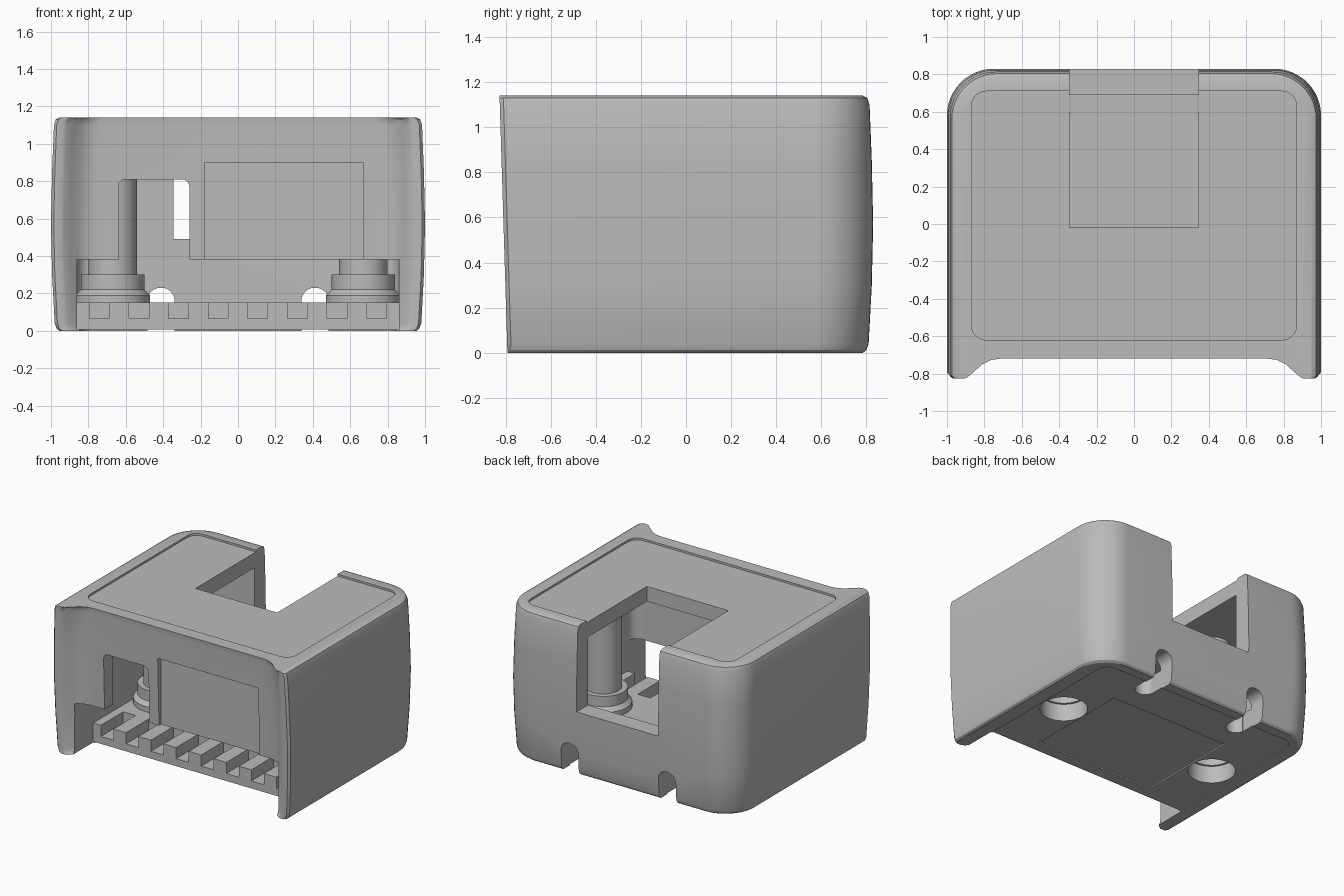
import bpy, bmesh, math

cube = bpy.data.objects.get("Cube")
if cube:
    bpy.data.objects.remove(cube, do_unlink=True)

grey = bpy.data.materials.new("matte_grey")
grey.use_nodes = True
grey.diffuse_color = (0.5, 0.5, 0.5, 1)
grey.node_tree.nodes["Principled BSDF"].inputs["Base Color"].default_value = (0.5, 0.5, 0.5, 1)
grey.node_tree.nodes["Principled BSDF"].inputs["Roughness"].default_value = 0.6


def make_object(name, bm):
    bmesh.ops.recalc_face_normals(bm, faces=bm.faces)
    mesh = bpy.data.meshes.new(name)
    bm.to_mesh(mesh)
    bm.free()
    mesh.materials.append(grey)
    obj = bpy.data.objects.new(name, mesh)
    bpy.context.collection.objects.link(obj)
    return obj


def loft(name, rings):
    """Skin a stack of equal rings and cap both ends."""
    bm = bmesh.new()
    loops = [[bm.verts.new(p) for p in ring] for ring in rings]
    n = len(loops[0])
    for a, b in zip(loops, loops[1:]):
        for i in range(n):
            j = (i + 1) % n
            bm.faces.new((a[i], a[j], b[j], b[i]))
    bm.faces.new(loops[0])
    bm.faces.new(loops[-1])
    return make_object(name, bm)


def rounded_rect(u0, u1, v0, v1, r=0.0, steps=8):
    if r == 0:
        return [(u0, v0), (u1, v0), (u1, v1), (u0, v1)]
    pts = []
    centres = [(u1 - r, v1 - r), (u0 + r, v1 - r), (u0 + r, v0 + r), (u1 - r, v0 + r)]
    for q, (cu, cv) in enumerate(centres):
        for k in range(steps + 1):
            a = (q + k / steps) * math.pi / 2
            pts.append((cu + r * math.cos(a), cv + r * math.sin(a)))
    return pts


def prism_z(name, pts, z0, z1):
    return loft(name, [[(x, y, z) for x, y in pts] for z in (z0, z1)])


def prism_y(name, pts, y0, y1):
    return loft(name, [[(x, y, z) for x, z in pts] for y in (y0, y1)])


def cut(target, cutter):
    cutter.hide_render = True
    mod = target.modifiers.new("cut", 'BOOLEAN')
    mod.operation = 'DIFFERENCE'
    mod.solver = 'EXACT'
    mod.object = cutter
    bpy.context.view_layer.objects.active = target
    bpy.ops.object.modifier_apply(modifier=mod.name)
    bpy.data.objects.remove(cutter, do_unlink=True)


def smooth(obj):
    bpy.ops.object.select_all(action='DESELECT')
    obj.select_set(True)
    bpy.context.view_layer.objects.active = obj
    bpy.ops.object.shade_smooth_by_angle(angle=math.radians(30))


# Shell outline: flared front edges, straight sides, rounded back corners
half = [(0.75, -0.72), (0.80, -0.727), (0.85, -0.75), (0.89, -0.785),
        (0.93, -0.818), (0.95, -0.827), (0.985, -0.827), (1.0, -0.81)]
half += [(0.75 + 0.25 * math.cos(a), 0.58 + 0.25 * math.sin(a))
         for a in [k * math.pi / 24 for k in range(13)]]
outline = half + [(-x, y) for x, y in reversed(half)]

# Gently bulging body with soft top and bottom edges
HEIGHT = 1.14
layers = [(0, 0.045), (0.012, 0.03), (0.04, 0.02), (0.3, 0.006), (0.57, 0),
          (0.85, 0.006), (1.1, 0.016), (1.13, 0.026), (HEIGHT, 0.045)]
rings = []
for z, inset in layers:
    lean = 0.035 * (1 - z / HEIGHT)
    rings.append([(x * (1 - inset), y * (1 - 1.2 * inset) if y > 0 else y + lean, z)
                  for x, y in outline])
shell = loft("enclosure_shell", rings)

# Inner cavity, front terminal opening and top/back notch
cut(shell, prism_z("cavity", rounded_rect(-0.86, 0.86, -0.60, 0.69, 0.08), 0.15, 1.01))
cut(shell, prism_y("front_opening", rounded_rect(-0.862, 0.862, -0.5, 0.38), -1, -0.52))
cut(shell, prism_z("notch", rounded_rect(-0.345, 0.345, -0.02, 1.0), 0.49, 1.3))

# Front window and shallow front panel
cut(shell, prism_y("window", rounded_rect(-0.64, -0.26, 0.2, 0.81, 0.04), -1, -0.55))
cut(shell, prism_y("front_panel", rounded_rect(-0.18, 0.67, 0.3, 0.90), -1, -0.675))

# Shallow recesses in the top and bottom
cut(shell, prism_z("top_recess", rounded_rect(-0.87, 0.87, -0.62, 0.71, 0.08), 1.125, 1.3))
cut(shell, prism_z("bottom_recess", rounded_rect(-0.85, 0.85, -0.7, 0.71, 0.08), -0.1, 0.008))
cut(shell, prism_z("label_recess", rounded_rect(-0.5, 0.5, -0.43, 0.38), -0.1, 0.018))

# Terminal slots in the front of the floor
for i in range(8):
    x = -0.742 + i * 0.212
    cut(shell, prism_y("terminal_slot", rounded_rect(x - 0.053, x + 0.053, 0.065, 0.3), -0.7, -0.25))

# Cable exits at the back, and screw holes under the floor
for side in (-1, 1):
    x = side * 0.412
    cut(shell, prism_y("cable_exit", rounded_rect(x - 0.073, x + 0.073, -0.3, 0.23, 0.07), 0.6, 1))
    cut(shell, prism_z("cable_channel", rounded_rect(x - 0.071, x + 0.071, 0.54, 1.2, 0.07), -0.2, 0.17))
    circle = [(side * 0.67 + 0.165 * math.cos(a), 0.04 + 0.165 * math.sin(a))
              for a in [k * math.pi / 20 for k in range(40)]]
    cut(shell, prism_z("screw_hole", circle, -0.2, 0.2))
smooth(shell)

# Screw posts: stepped flange with a column rising to the roof
profile = [(0.15, 0.27), (0.15, 0.14), (0.2, 0.14), (0.2, 0.19), (0.18, 0.21),
           (0.17, 0.22), (0.17, 0.30), (0.13, 0.30), (0.13, 1.02)]
for side, label in ((-1, "right"), (1, "left")):
    post_rings = [[(side * 0.67 + r * math.cos(a), 0.04 + r * math.sin(a), z)
                   for a in [k * math.pi / 20 for k in range(40)]] for r, z in profile]
    smooth(loft(label + "_screw_post", post_rings))
